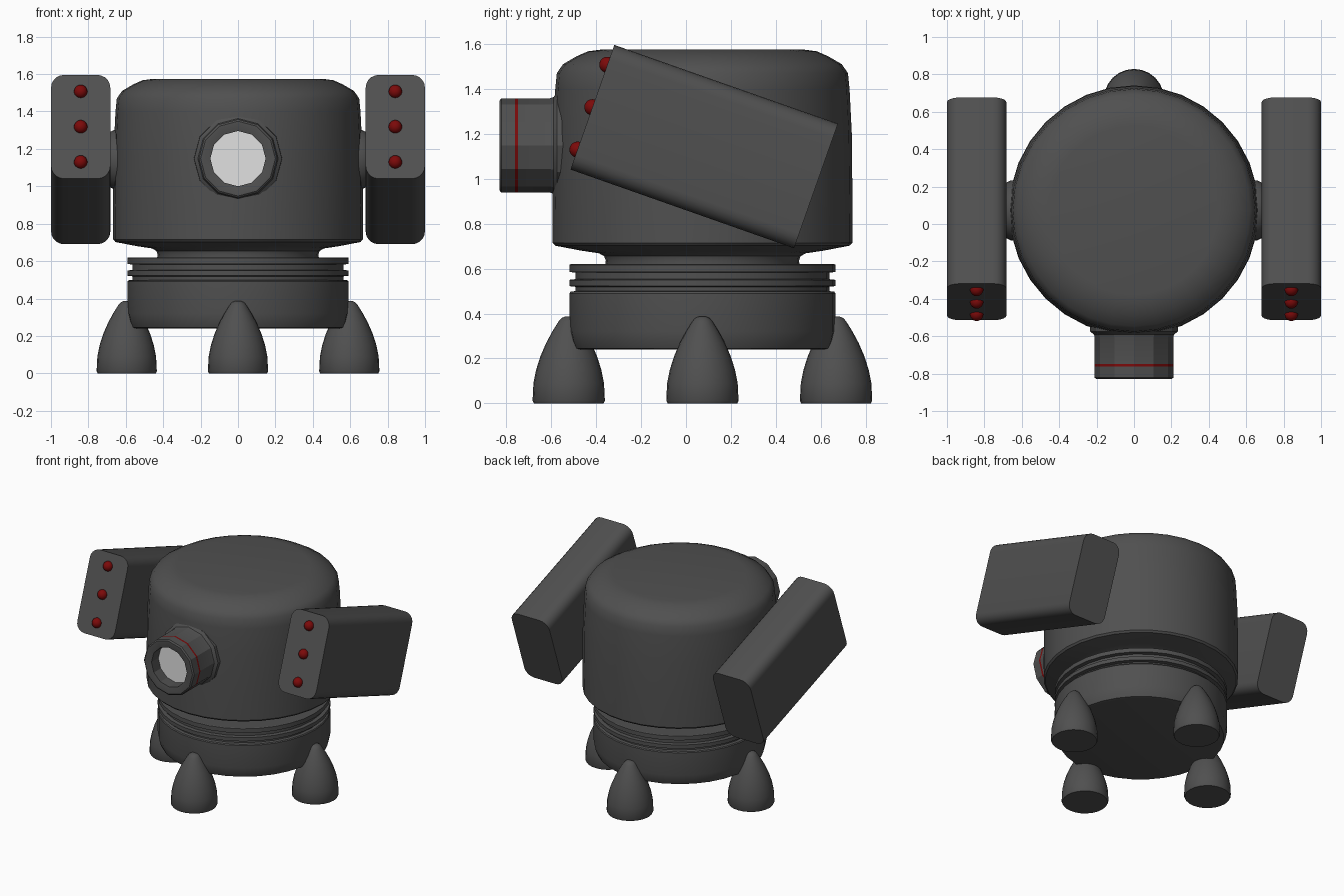
import bpy, bmesh, math
from mathutils import Matrix, Vector

if "Cube" in bpy.data.objects:
    bpy.data.objects.remove(bpy.data.objects["Cube"])


def material(name, rgb):
    m = bpy.data.materials.new(name)
    m.diffuse_color = (*rgb, 1)
    m.use_nodes = True
    m.node_tree.nodes["Principled BSDF"].inputs["Base Color"].default_value = m.diffuse_color
    return m


GREY = material("dark_grey", (0.08, 0.08, 0.08))
RED = material("dark_red", (0.2, 0.003, 0.003))
GLASS = material("pale_glass", (0.75, 0.75, 0.75))
CY = 0.073            # y of the body axis


def finish(name, bm, mats, matrix, angle=30):
    bmesh.ops.recalc_face_normals(bm, faces=bm.faces)
    me = bpy.data.meshes.new(name)
    bm.to_mesh(me)
    bm.free()
    for m in mats:
        me.materials.append(m)
    ob = bpy.data.objects.new(name, me)
    bpy.context.collection.objects.link(ob)
    ob.matrix_world = matrix
    bpy.ops.object.select_all(action='DESELECT')
    ob.select_set(True)
    bpy.context.view_layer.objects.active = ob
    bpy.ops.object.shade_smooth_by_angle(angle=math.radians(angle))
    return ob


def lathe(name, profile, sides, matrix, mats=(GREY,), rule=None, angle=30):
    """Revolve (radius, height) points around local z; both ends are closed."""
    bm = bmesh.new()
    rings = []
    for r, z in profile:
        rings.append([bm.verts.new((r * math.cos(2 * math.pi * i / sides),
                                    r * math.sin(2 * math.pi * i / sides), z))
                      for i in range(sides)])
    for a, b in zip(rings, rings[1:]):
        for i in range(sides):
            j = (i + 1) % sides
            bm.faces.new((a[i], a[j], b[j], b[i]))
    bm.faces.new(rings[0])
    bm.faces.new(rings[-1])
    if rule:
        for f in bm.faces:
            f.material_index = rule(f)
    return finish(name, bm, mats, matrix, angle)


axis = Matrix.Translation((0, CY, 0))

# Upper body with neck
lathe("upper_body", [(0.435, 0.60), (0.43, 0.635), (0.437, 0.655), (0.46, 0.668),
                     (0.54, 0.68), (0.655, 0.702), (0.667, 0.715), (0.668, 0.9),
                     (0.665, 1.2), (0.655, 1.4), (0.648, 1.47), (0.62, 1.51),
                     (0.56, 1.545), (0.51, 1.567), (0.45, 1.575)], 32, axis)

# Base drum with grooves
lathe("base_drum", [(0.55, 0.24), (0.57, 0.245), (0.583, 0.275), (0.592, 0.32),
                    (0.592, 0.49), (0.587, 0.497), (0.565, 0.5), (0.565, 0.519),
                    (0.592, 0.522), (0.592, 0.55), (0.565, 0.553), (0.565, 0.582),
                    (0.592, 0.585), (0.592, 0.617), (0.587, 0.62)], 32, axis)

# Feet
foot = [(0.155, 0), (0.161, 0.012), (0.157, 0.09), (0.145, 0.15), (0.126, 0.21),
        (0.1, 0.27), (0.073, 0.32), (0.045, 0.365), (0.032, 0.38), (0.015, 0.387)]
for n, (dx, dy) in {"left": (-1, 0), "right": (1, 0), "front": (0, -1), "back": (0, 1)}.items():
    lathe(n + "_foot", foot, 24,
          Matrix.Translation((dx * 0.595, CY + dy * 0.595, 0)))


# Camera eye: tube with red band and recessed glass
def eye_rule(f):
    c = f.calc_center_median()
    if len(f.verts) > 4 and c.z > 0.6:
        return 2
    r = min(v.co.xy.length for v in f.verts)
    return 1 if r > 0.2 and 0.747 < c.z < 0.763 else 0


lathe("camera_eye", [(0.24, 0.45), (0.235, 0.575), (0.215, 0.59), (0.21, 0.605),
                     (0.21, 0.748), (0.21, 0.762), (0.21, 0.822), (0.2, 0.83),
                     (0.185, 0.83), (0.148, 0.822), (0.148, 0.74)], 12,
      Matrix.Translation((0, 0, 1.148)) @ Matrix.Rotation(math.pi / 2, 4, 'X'),
      (GREY, RED, GLASS), eye_rule, 25)

# Side pods, hubs and lamps
LENGTH, HEIGHT, WIDTH = 1.055, 0.588, 0.316
for side, s in (("left", -1), ("right", 1)):
    frame = (Matrix.Translation((s * 0.841, 0.081, 1.143))
             @ Matrix.Rotation(math.radians(-19.4), 4, 'X'))
    bm = bmesh.new()
    bmesh.ops.create_cube(bm, size=1, matrix=Matrix.Diagonal((WIDTH, LENGTH, HEIGHT, 1)))
    long_edges = [e for e in bm.edges
                  if abs(e.verts[0].co.y - e.verts[1].co.y) > 0.5]
    bmesh.ops.bevel(bm, geom=long_edges, offset=0.07, segments=5, profile=0.5,
                    affect='EDGES')
    finish(side + "_pod", bm, (GREY,), frame)

    lathe(side + "_hub", [(0.165, 0.55), (0.16, 0.66), (0.145, 0.69)], 24,
          Matrix.Translation((0, CY, 1.143)) @ Matrix.Rotation(s * math.pi / 2, 4, 'Y'))

    for i in (-1, 0, 1):
        bm = bmesh.new()
        bmesh.ops.create_uvsphere(bm, u_segments=16, v_segments=10, radius=0.036)
        finish(f"{side}_lamp_{i + 2}", bm, (RED,),
               frame @ Matrix.Translation((0, -LENGTH / 2, i * 0.2)), 60)
